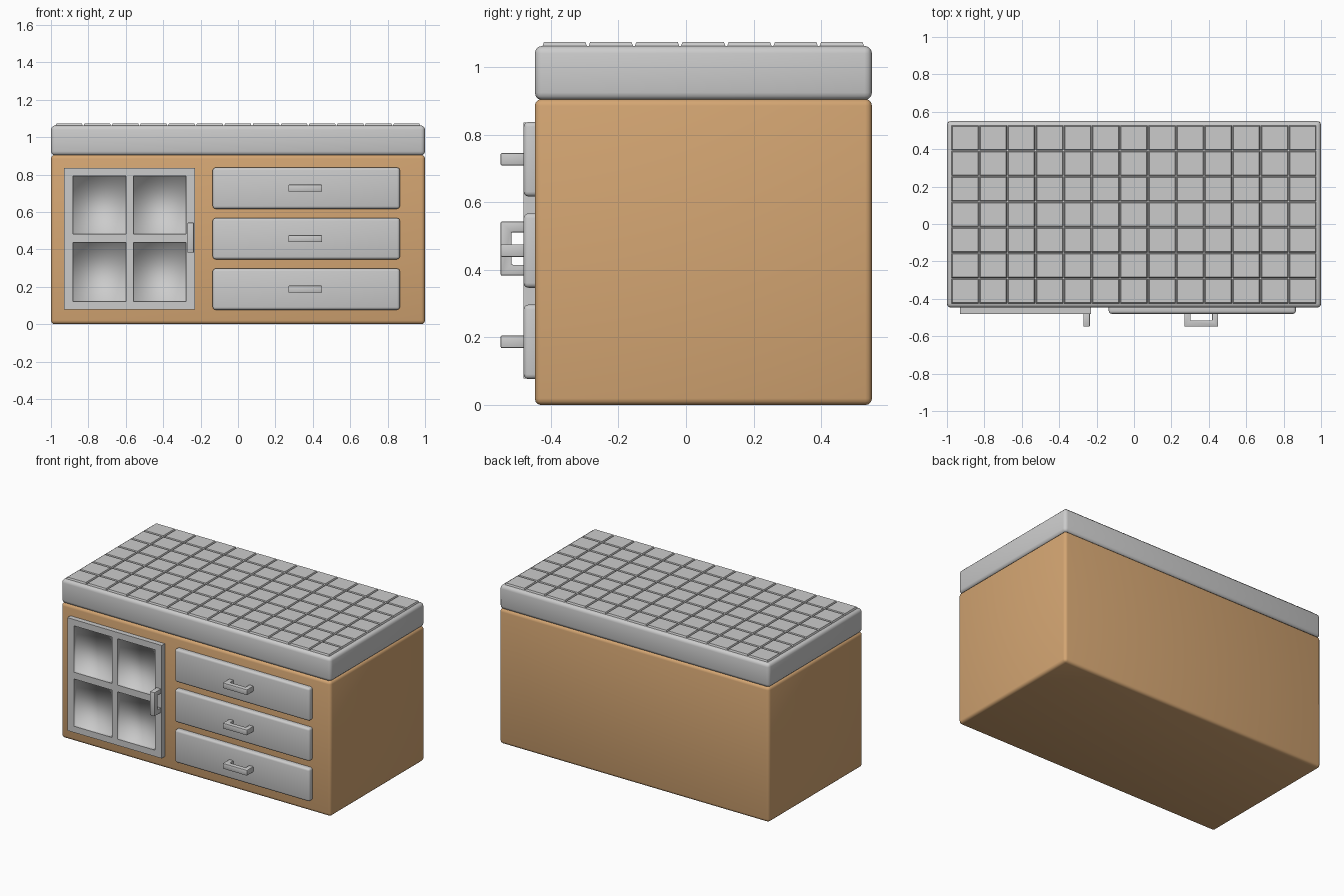
import bpy, bmesh
from mathutils import Vector

if "Cube" in bpy.data.objects:
    bpy.data.objects.remove(bpy.data.objects["Cube"])

wood = bpy.data.materials.new("warm_wood")
wood.diffuse_color = (0.66, 0.38, 0.17, 1)
wood.use_nodes = True
wood.node_tree.nodes["Principled BSDF"].inputs["Base Color"].default_value = wood.diffuse_color


def finish(name, bm, bevel=0.0, segments=3, mat=None, angle=40):
    bmesh.ops.recalc_face_normals(bm, faces=bm.faces)
    me = bpy.data.meshes.new(name)
    bm.to_mesh(me)
    bm.free()
    ob = bpy.data.objects.new(name, me)
    bpy.context.collection.objects.link(ob)
    if mat:
        me.materials.append(mat)
    bpy.ops.object.select_all(action='DESELECT')
    bpy.context.view_layer.objects.active = ob
    ob.select_set(True)
    if bevel:
        m = ob.modifiers.new("soft_edges", 'BEVEL')
        m.width, m.segments, m.limit_method = bevel, segments, 'ANGLE'
        bpy.ops.object.modifier_apply(modifier=m.name)
    if angle:
        bpy.ops.object.shade_smooth_by_angle(angle=angle * 3.14159 / 180)
    return ob


def add_box(bm, x0, x1, y0, y1, z0, z1, top_inset=0.0):
    vs = bmesh.ops.create_cube(bm, size=1)["verts"]
    for v in vs:
        t = top_inset if v.co.z > 0 else 0
        v.co = Vector((x1 - t if v.co.x > 0 else x0 + t,
                       y1 - t if v.co.y > 0 else y0 + t,
                       z1 if v.co.z > 0 else z0))


def box(name, *dims, bevel=0.0, mat=None):
    bm = bmesh.new()
    add_box(bm, *dims)
    return finish(name, bm, bevel, mat=mat)


def handle(name, along, across, length, width, center, y_base):
    """Squared U profile in the along/y plane, extruded across."""
    h, t, yf = length / 2, 0.032, -0.548
    prof = [(-h, y_base), (-h, yf), (h, yf), (h, y_base),
            (h - t, y_base), (h - t, yf + t), (-h + t, yf + t), (-h + t, y_base)]
    bm = bmesh.new()
    vs = [bm.verts.new(center + along * a + Vector((0, y, 0)) - across * width / 2)
          for a, y in prof]
    f = bm.faces.new(vs)
    r = bmesh.ops.extrude_face_region(bm, geom=[f])
    bmesh.ops.translate(bm, vec=across * width,
                        verts=[g for g in r["geom"] if isinstance(g, bmesh.types.BMVert)])
    return finish(name, bm, 0.004, 2)


X, Z = Vector((1, 0, 0)), Vector((0, 0, 1))

# Cabinet body and counter slab
box("cabinet_body", -1, 1, -0.447, 0.55, 0, 0.905, bevel=0.02, mat=wood)
box("counter_slab", -1, 1, -0.447, 0.55, 0.902, 1.062, bevel=0.022)

# Counter tiles, 13 x 7, with V-shaped joints
bm = bmesh.new()
cols, rows = 13, 7
dx, dy = 1.955 / cols, 0.956 / rows
for i in range(cols):
    for j in range(rows):
        x, y = -0.978 + i * dx, -0.427 + j * dy
        add_box(bm, x, x + dx, y, y + dy, 1.055, 1.073, 0.007)
finish("counter_tiles", bm, angle=20)

# Drawers with pulls
for i in range(3):
    z = 0.187 + i * 0.27
    box(f"drawer_{i + 1}", -0.135, 0.865, -0.48, -0.43, z - 0.11, z + 0.11, bevel=0.014)
    handle(f"drawer_pull_{i + 1}", X, Z, 0.18, 0.037, Vector((0.36, 0, z)), -0.47)

# Door: gridded front face with four recessed panes
xs = [-0.93, -0.882, -0.6, -0.558, -0.278, -0.23]
zs = [0.078, 0.12, 0.437, 0.482, 0.793, 0.835]
yf, yb, yp = -0.48, -0.44, -0.45
bm = bmesh.new()
grid = [[bm.verts.new((x, yf, z)) for z in zs] for x in xs]
panes = []
for i in range(5):
    for j in range(5):
        f = bm.faces.new((grid[i][j], grid[i + 1][j], grid[i + 1][j + 1], grid[i][j + 1]))
        if i % 2 and j % 2:
            panes.append(f)
rim = [e for e in bm.edges if e.is_boundary]
r = bmesh.ops.extrude_edge_only(bm, edges=rim)
for v in r["geom"]:
    if isinstance(v, bmesh.types.BMVert):
        v.co.y = yb
for f in panes:
    n = bmesh.ops.extrude_discrete_faces(bm, faces=[f])["faces"][0]
    for v in n.verts:
        v.co.y = yp
bmesh.ops.remove_doubles(bm, verts=bm.verts, dist=1e-5)
door = finish("glazed_door", bm, angle=0)
# panes shade softly into their recess walls, all other edges stay crisp
me = door.data
for p in me.polygons:
    p.use_smooth = True
for e in me.edges:
    a, b = (me.vertices[k].co for k in e.vertices)
    on_pane = abs(a.y - yp) < 1e-4 or abs(b.y - yp) < 1e-4
    e.use_edge_sharp = not on_pane
handle("door_pull", Z, X, 0.16, 0.035, Vector((-0.253, 0, 0.463)), -0.47)
